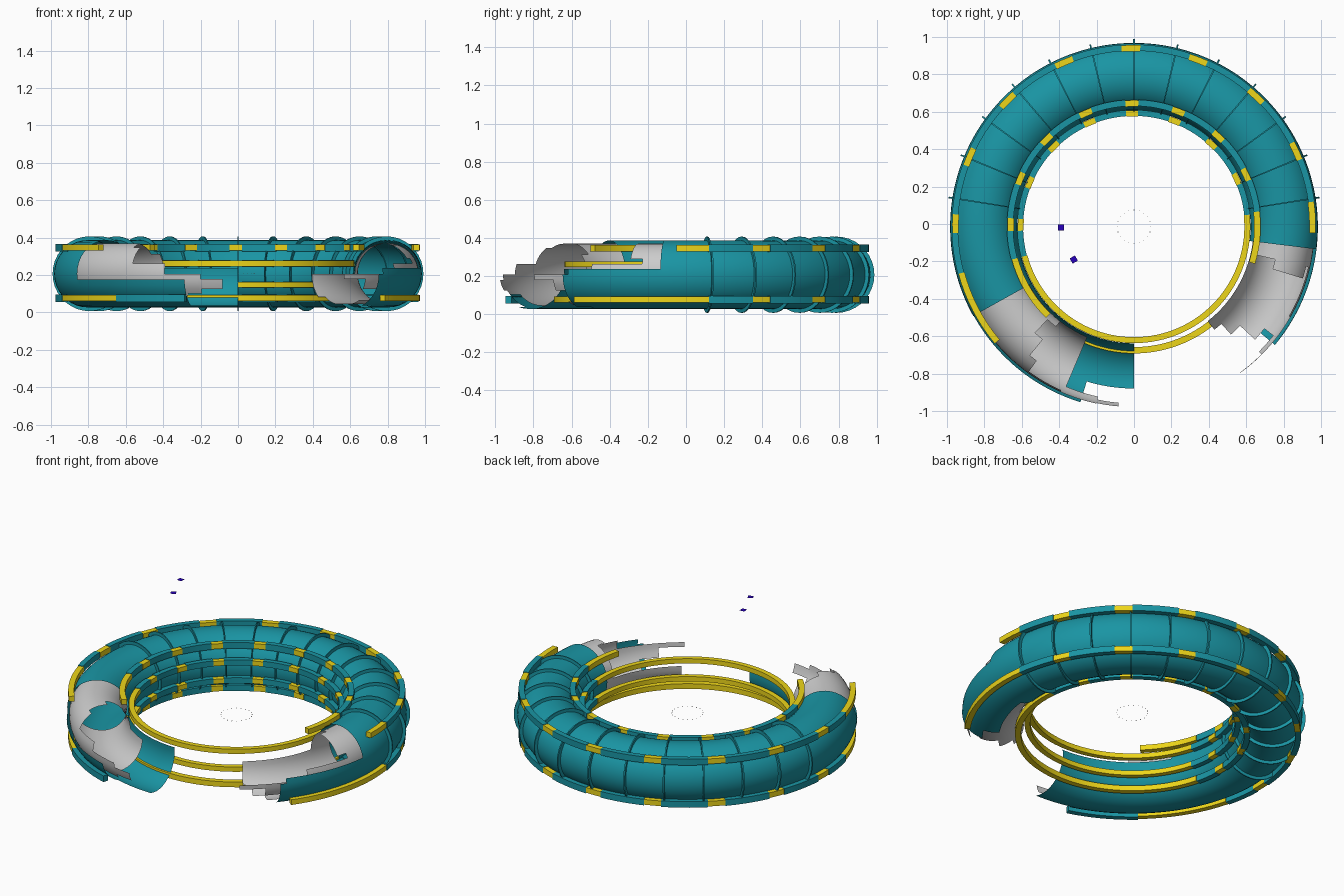
import bpy, bmesh
from math import sin, cos, radians, pi

if "Cube" in bpy.data.objects:
    bpy.data.objects.remove(bpy.data.objects["Cube"])

CY, CZ, R = -0.015, 0.207, 0.803      # ring centre and main radius


def material(name, rgb):
    m = bpy.data.materials.new(name)
    m.diffuse_color = (*rgb, 1)
    m.use_nodes = True
    m.node_tree.nodes["Principled BSDF"].inputs["Base Color"].default_value = m.diffuse_color
    return m


TEAL = material("teal", (0.01, 0.30, 0.37))
YELLOW = material("yellow", (0.85, 0.67, 0.01))
BLUE = material("blue", (0.02, 0.0, 0.50))


def polar(r, t, z):
    return (r * cos(radians(t)), CY + r * sin(radians(t)), z)


def finish(name, bm, mat, smooth=True):
    bmesh.ops.recalc_face_normals(bm, faces=bm.faces)
    me = bpy.data.meshes.new(name)
    bm.to_mesh(me)
    bm.free()
    ob = bpy.data.objects.new(name, me)
    bpy.context.collection.objects.link(ob)
    if mat:
        me.materials.append(mat)
    if smooth:
        bpy.ops.object.select_all(action='DESELECT')
        bpy.context.view_layer.objects.active = ob
        ob.select_set(True)
        bpy.ops.object.shade_smooth_by_angle(angle=radians(30))
    return ob


def shell(name, mat, r, bands, dp=10, dt=1):
    """Broken torus skin; bands are (phi0, phi1, theta0, theta1), phi 0 = outside, 90 = top."""
    bm = bmesh.new()
    verts = {}

    def v(t, p):
        key = (t, p % 360)
        if key not in verts:
            a = radians(p)
            verts[key] = bm.verts.new(polar(R + r * cos(a), t, CZ + r * sin(a)))
        return verts[key]

    cells = set()
    for p0, p1, t0, t1 in bands:
        cells |= {(t, p) for t in range(t0, t1, dt) for p in range(p0, p1, dp)}
    for t, p in sorted(cells):
        bm.faces.new((v(t, p), v(t + dt, p), v(t + dt, p + dp), v(t, p + dp)))
    return finish(name, bm, mat)


def arcs(name, mat, section, spans):
    """Sweep a closed (radius, z) section along each angular span."""
    bm = bmesh.new()
    for t0, t1 in spans:
        n = max(1, round((t1 - t0) / 3))
        rings = [[bm.verts.new(polar(r, t0 + (t1 - t0) * i / n, z)) for r, z in section]
                 for i in range(n + 1)]
        k = len(section)
        for a, b in zip(rings, rings[1:]):
            for j in range(k):
                bm.faces.new((a[j], a[(j + 1) % k], b[(j + 1) % k], b[j]))
        bm.faces.new(rings[0])
        bm.faces.new(rings[-1][::-1])
    return finish(name, bm, mat)


# Outer tube skin with its broken lower remnants at both ends
shell("tube_skin", TEAL, 0.18, [
    (0, 360, -7, 209),
    (170, 290, 209, 270), (290, 350, 209, 253),
    (290, 360, -40, -7), (0, 10, -38, -7), (260, 290, -34, -7),
])

# Grey inner lining, ragged where the tube is torn open
shell("tube_lining_left", None, 0.163, [
    (0, 360, 205, 222),
    (0, 20, 222, 246), (20, 60, 222, 234), (60, 100, 222, 231),
    (100, 140, 222, 227), (140, 180, 222, 232), (180, 360, 222, 247),
    (320, 360, 247, 258), (330, 350, 258, 265),
])
shell("tube_lining_right", None, 0.163, [
    (0, 180, -13, 2), (30, 100, -17, -13), (0, 20, -30, -13),
    (180, 360, -38, 2), (180, 230, -52, -38), (230, 260, -48, -38),
    (260, 300, -43, -38), (330, 350, -45, -38), (350, 360, -54, -38),
])

# Thin ribs standing proud of the tube
bm = bmesh.new()
for k in range(13):
    t = 9 + 13.5 * k
    loops = []
    for rad, d in ((0.176, -.25), (0.2, -.25), (0.2, .25), (0.176, .25)):
        loops.append([bm.verts.new(polar(R + rad * cos(2 * pi * i / 36), t + d,
                                         CZ + rad * sin(2 * pi * i / 36))) for i in range(36)])
    for q in range(4):
        a, b = loops[q], loops[(q + 1) % 4]
        for i in range(36):
            j = (i + 1) % 36
            bm.faces.new((a[i], a[j], b[j], b[i]))
finish("tube_ribs", bm, TEAL)


def rail(name, r0, r1, z0, z1, start, end, long_yellow):
    """Teal rail with short yellow couplings plus long bare yellow stretches."""
    sec = [(r0, z0), (r1, z0), (r1, z1), (r0, z1)]
    short = [(3 + 22 * k - 3, 3 + 22 * k + 3) for k in range(9)]
    arcs(name + "_couplings", YELLOW, sec,
         [s for s in short if not any(a < s[1] and s[0] < b for a, b in long_yellow)] + long_yellow)
    e = 0.003
    sec = [(r0 + e, z0 - e), (r1 + e, z0 - e), (r1 + e, z1 + e), (r0 + e, z1 + e)]
    stops = sorted(short + long_yellow)
    gaps, t = [], start
    for a, b in stops:
        if a > t:
            gaps.append((t, a))
        t = max(t, b)
    if end > t:
        gaps.append((t, end))
    arcs(name + "_sleeves", TEAL, sec, gaps)


# Outer, inner and innermost rail pairs
rail("outer_upper_rail", 0.938, 0.972, 0.33, 0.363, -2, 195, [(-2, 8), (195, 220)])
rail("outer_lower_rail", 0.938, 0.972, 0.06, 0.093, -36, 253, [(-36, 8), (195, 228)])
rail("inner_upper_rail", 0.643, 0.677, 0.33, 0.363, -17, 195, [(-17, 7), (195, 226)])
rail("inner_lower_rail", 0.643, 0.677, 0.06, 0.093, 0, 195, [(195, 366)])
rail("hub_upper_rail", 0.590, 0.622, 0.247, 0.277, 0, 195, [(195, 366)])
rail("hub_lower_rail", 0.590, 0.622, 0.133, 0.163, 0, 195, [(195, 366)])

# Tiny bead circle at the middle of the ring
bm = bmesh.new()
for k in range(20):
    c = polar(0.09, 18 * k, CZ)
    cube = bmesh.ops.create_cube(bm, size=0.003)
    bmesh.ops.translate(bm, vec=c, verts=cube["verts"])
finish("centre_beads", bm, None, False)

# Two flat floating markers above the ring
for name, x, y, turn in (("marker_a", -0.39, -0.02, 0), ("marker_b", -0.322, -0.19, 30)):
    bm = bmesh.new()
    bmesh.ops.create_grid(bm, x_segments=1, y_segments=1, size=0.016)
    ob = finish(name, bm, BLUE, False)
    ob.location = (x, y, 0.965)
    ob.rotation_euler.z = radians(turn)
